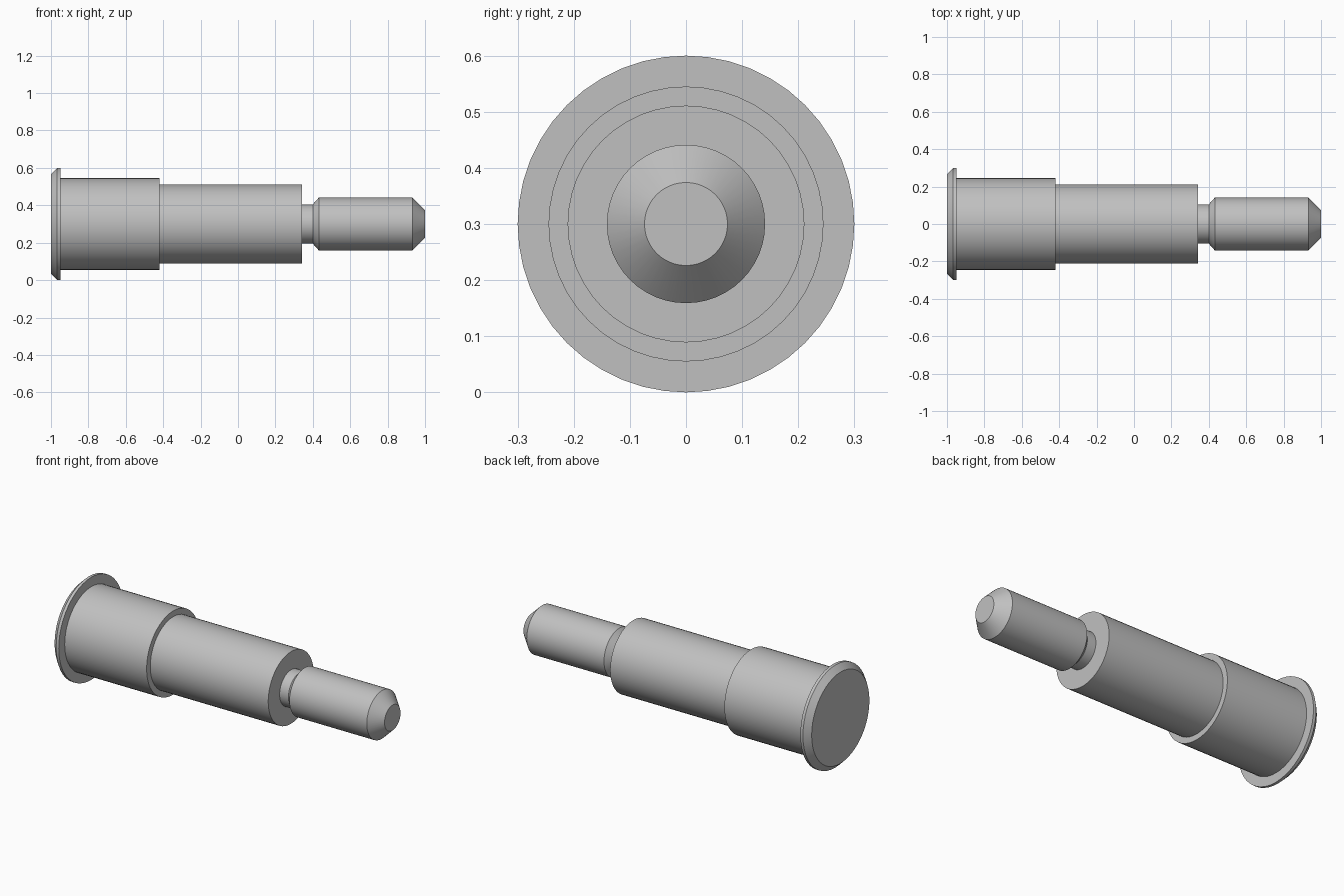
import bpy
import bmesh
import math

cube = bpy.data.objects.get("Cube")
if cube:
    bpy.data.objects.remove(cube, do_unlink=True)

AXIS_Z = 0.30   # height of the turning axis
SIDES = 48

steel = bpy.data.materials.new("plain_grey")
steel.use_nodes = True
GREY = (0.53, 0.53, 0.53, 1.0)
steel.diffuse_color = GREY
steel.node_tree.nodes["Principled BSDF"].inputs["Base Color"].default_value = GREY


def turned_part(name, profile, cap_start=False, cap_end=False):
    """Revolve (x, radius) points around the x axis, with optional flat end caps."""
    bm = bmesh.new()
    rings = []
    for x, r in profile:
        rings.append([bm.verts.new((x, r * math.cos(a), r * math.sin(a)))
                      for a in (2 * math.pi * i / SIDES for i in range(SIDES))])
    for a, b in zip(rings, rings[1:]):
        for i in range(SIDES):
            j = (i + 1) % SIDES
            bm.faces.new((a[i], b[i], b[j], a[j])[::-1])
    if cap_start:
        bm.faces.new(rings[0][::-1])
    if cap_end:
        bm.faces.new(rings[-1])
    mesh = bpy.data.meshes.new(name)
    bm.to_mesh(mesh)
    bm.free()
    mesh.materials.append(steel)
    obj = bpy.data.objects.new(name, mesh)
    obj.location.z = AXIS_Z
    bpy.context.collection.objects.link(obj)
    bpy.ops.object.select_all(action='DESELECT')
    obj.select_set(True)
    bpy.context.view_layer.objects.active = obj
    bpy.ops.object.shade_smooth_by_angle(angle=math.radians(30))
    return obj


# Chamfered flange at the left end, closed by its flat outer face
turned_part("flange", [(-1.0, 0.267), (-0.967, 0.30), (-0.95, 0.30), (-0.95, 0.245)],
            cap_start=True)
# Wide body with its step down
turned_part("wide_body", [(-0.95, 0.245), (-0.42, 0.245), (-0.42, 0.211)])
# Narrower body with its end face
turned_part("narrow_body", [(-0.42, 0.211), (0.343, 0.211), (0.343, 0.105)])
# Relief groove
turned_part("neck", [(0.343, 0.105), (0.40, 0.105)])
# Pin tip, chamfered at both ends
turned_part("pin", [(0.40, 0.105), (0.432, 0.141), (0.932, 0.141), (1.0, 0.074)],
            cap_end=True)
